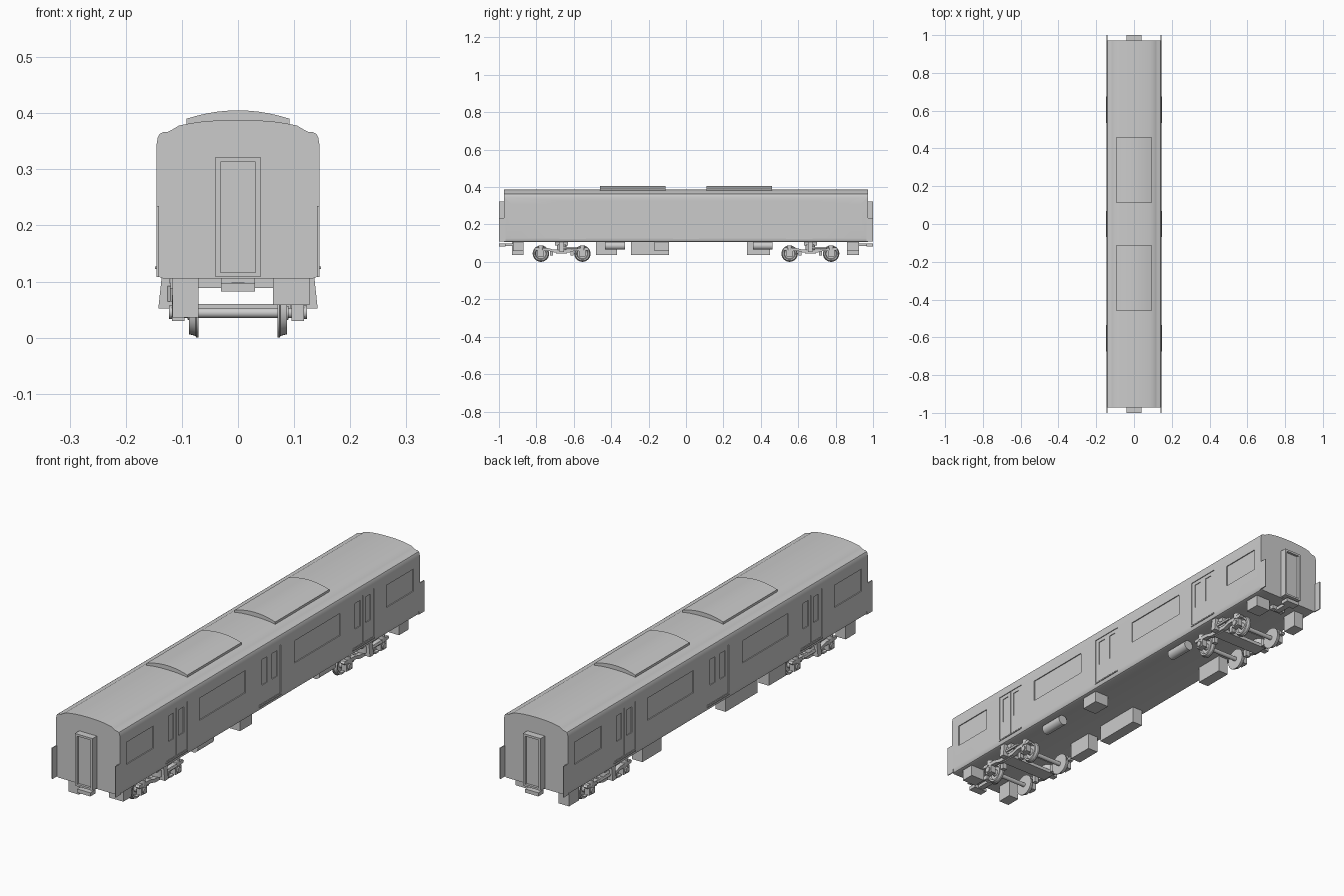
import bpy, bmesh, math
from mathutils import Vector, Matrix

if "Cube" in bpy.data.objects:
    bpy.data.objects.remove(bpy.data.objects["Cube"])


def finish(name, bm, smooth=False):
    bmesh.ops.recalc_face_normals(bm, faces=bm.faces)
    me = bpy.data.meshes.new(name)
    bm.to_mesh(me)
    bm.free()
    ob = bpy.data.objects.new(name, me)
    bpy.context.collection.objects.link(ob)
    if smooth:
        bpy.ops.object.select_all(action='DESELECT')
        ob.select_set(True)
        bpy.context.view_layer.objects.active = ob
        bpy.ops.object.shade_smooth_by_angle(angle=math.radians(30))
    return ob


def add_box(bm, x, y, z):
    size = Matrix.Diagonal((x[1] - x[0], y[1] - y[0], z[1] - z[0], 1))
    mid = Matrix.Translation((sum(x) / 2, sum(y) / 2, sum(z) / 2))
    return bmesh.ops.create_cube(bm, size=1, matrix=mid @ size)


def box(name, x, y, z):
    bm = bmesh.new()
    add_box(bm, x, y, z)
    return finish(name, bm)


def prism(name, pts, axis, a, b, smooth=False):
    """Extrude a (x,z) profile along y, or a (y,z) profile along x."""
    bm = bmesh.new()
    put = (lambda p, t: (p[0], t, p[1])) if axis == 'y' else (lambda p, t: (t, p[0], p[1]))
    face = bm.faces.new([bm.verts.new(put(p, a)) for p in pts])
    ext = bmesh.ops.extrude_face_region(bm, geom=[face])
    move = Vector(put((0, 0), b - a))
    bmesh.ops.translate(bm, vec=move, verts=[v for v in ext['geom'] if isinstance(v, bmesh.types.BMVert)])
    return finish(name, bm, smooth)


def lathe(name, prof, axis, loc, steps=28):
    """Spin (offset, radius) pairs round the x, y or z axis."""
    bm = bmesh.new()
    d = {'x': Vector((1, 0, 0)), 'y': Vector((0, 1, 0)), 'z': Vector((0, 0, 1))}[axis]
    r = Vector((1, 0, 0)) if axis == 'z' else Vector((0, 0, 1))
    vs = [bm.verts.new(d * o + r * q) for o, q in prof]
    es = [bm.edges.new(p) for p in zip(vs, vs[1:])]
    bmesh.ops.spin(bm, geom=vs + es, axis=d, cent=(0, 0, 0), angle=2 * math.pi, steps=steps)
    bmesh.ops.remove_doubles(bm, verts=bm.verts, dist=1e-5)
    bmesh.ops.translate(bm, vec=loc, verts=bm.verts)
    return finish(name, bm, True)


def rod(name, axis, half, radius, loc, steps=24):
    return lathe(name, [(-half, 0), (-half, radius), (half, radius), (half, 0)], axis, loc, steps)


def span(s, a, b):
    return tuple(sorted((s * a, s * b)))


# Body shell with curved roof
half = [(0.133, 0.105), (0.140, 0.108), (0.144, 0.116), (0.145, 0.126), (0.145, 0.345),
        (0.143, 0.357), (0.140, 0.363), (0.134, 0.366), (0.124, 0.367), (0.115, 0.372),
        (0.105, 0.378), (0.085, 0.382), (0.060, 0.3855), (0.030, 0.3875), (0, 0.388)]
profile = half + [(-x, z) for x, z in half[-2::-1]]
body = prism("carriage_body", profile, 'y', -0.972, 0.972, True)

# Recesses for windows and doors
doors = (-0.605, 0, 0.605)
windows = [(-0.93, -0.755), (-0.455, -0.16), (0.16, 0.455), (0.755, 0.93)]
bm = bmesh.new()
for s in (-1, 1):
    for w in windows:
        add_box(bm, span(s, 0.141, 0.16), w, (0.217, 0.308))
    for y in doors:
        add_box(bm, span(s, 0.140, 0.16), (y - 0.07, y + 0.07), (0.13, 0.326))
cutter = finish("opening_cutter", bm)
cutter.hide_render = True
mod = body.modifiers.new("openings", 'BOOLEAN')
mod.object = cutter
mod.solver = 'EXACT'
bpy.context.view_layer.objects.active = body
bpy.ops.object.modifier_apply(modifier=mod.name)
bpy.data.objects.remove(cutter)

# Door leaves framed round their windows, and sills
for s in (-1, 1):
    for y in doors:
        bm = bmesh.new()
        for e in (-1, 1):
            x = span(s, 0.138, 0.143)
            add_box(bm, x, span(1, y + e * 0.001, y + e * 0.069), (0.13, 0.205))
            add_box(bm, x, span(1, y + e * 0.001, y + e * 0.069), (0.31, 0.325))
            add_box(bm, x, span(1, y + e * 0.001, y + e * 0.016), (0.205, 0.31))
            add_box(bm, x, span(1, y + e * 0.050, y + e * 0.069), (0.205, 0.31))
        finish("door_leaves", bm)
        box("door_sill", span(s, 0.14, 0.148), (y - 0.07, y + 0.07), (0.122, 0.127))

# Roof air conditioning units
top = [(x / 5 * 0.092, 0.405 - 0.015 * (x / 5) ** 2) for x in range(5, -6, -1)]
for s in (-1, 1):
    prism("roof_unit", [(-0.092, 0.375), (0.092, 0.375)] + top, 'y', *span(s, 0.11, 0.46), True)

# Ends: gangway, corner fairings, coupler
for s in (-1, 1):
    bm = bmesh.new()
    y = span(s, 0.965, 1.0)
    for e in (-1, 1):
        add_box(bm, span(e, 0.031, 0.04), y, (0.108, 0.322))
    add_box(bm, (-0.031, 0.031), y, (0.313, 0.322))
    add_box(bm, (-0.031, 0.031), y, (0.108, 0.116))
    add_box(bm, (-0.031, 0.031), span(s, 0.965, 0.99), (0.116, 0.313))
    finish("gangway", bm)
    for e in (-1, 1):
        box("corner_fairing", span(e, 0.141, 0.145), span(s, 0.965, 1.0), (0.108, 0.235))
    box("coupler_bar", (-0.012, 0.012), span(s, 0.90, 0.975), (0.084, 0.098))
    box("coupler_head", (-0.03, 0.03), span(s, 0.965, 1.0), (0.082, 0.097))
    box("coupler_mount", (-0.03, 0.03), span(s, 0.89, 0.91), (0.088, 0.108))

# Underfloor equipment
R, L = (0.062, 0.127), (-0.117, -0.07)
for name, x, y, z in [
        ("front_case_right", R, (-0.925, -0.87), 0.058),
        ("front_case_left", L, (-0.93, -0.868), 0.036),
        ("rear_case_right", R, (0.862, 0.925), 0.058),
        ("rear_case_left", L, (0.862, 0.925), 0.036),
        ("small_case", R, (-0.168, -0.09), 0.058),
        ("battery_case", L, (-0.48, -0.37), 0.036),
        ("long_case", L, (-0.295, -0.09), 0.036),
        ("compressor_case", L, (0.325, 0.45), 0.036)]:
    box(name, x, y, (z, 0.11))
for y in (-0.38, 0.41):
    rod("air_tank", 'y', 0.053, 0.021, (0.10, y, 0.086))
    for e in (-0.03, 0.03):
        box("tank_strap", (0.095, 0.105), (y + e - 0.004, y + e + 0.004), (0.095, 0.11))

# Bogies
wheel = [(0.070, 0), (0.070, 0.044), (0.074, 0.044), (0.076, 0.041), (0.087, 0.038),
         (0.087, 0.031), (0.080, 0.027), (0.080, 0.014), (0.090, 0.012), (0.090, 0)]
hf = [(0, 0.050), (0.040, 0.050), (0.065, 0.058), (0.140, 0.062), (0.146, 0.068),
      (0.140, 0.076), (0.075, 0.074), (0.045, 0.066), (0, 0.064)]
for c in (-0.665, 0.665):
    box("bolster", (-0.12, 0.12), (c - 0.035, c + 0.035), (0.088, 0.108))
    box("transom", (-0.11, 0.11), (c - 0.03, c + 0.03), (0.046, 0.060))
    for w in (-0.111, 0.111):
        rod("axle", 'x', 0.10, 0.009, (0, c + w, 0.044))
        for s in (-1, 1):
            lathe("wheel", [(s * o, r) for o, r in wheel], 'x', (0, c + w, 0.044))
            box("axle_box", span(s, 0.095, 0.118), (c + w - 0.018, c + w + 0.018), (0.03, 0.06))
            rod("axle_cap", 'x', 0.004, 0.012, (s * 0.119, c + w, 0.045), 16)
            rod("primary_spring", 'z', 0.012, 0.013, (s * 0.108, c + w, 0.076), 16)
    for s in (-1, 1):
        pts = [(c + y, z) for y, z in hf] + [(c - y, z) for y, z in hf[-2:0:-1]]
        prism("side_frame", pts, 'x', *span(s, 0.100, 0.118))
        rod("air_spring", 'z', 0.014, 0.026, (s * 0.103, c, 0.078))
        prism("damper_bracket", [(s * 0.116, 0.052), (s * 0.142, 0.052), (s * 0.136, 0.108), (s * 0.122, 0.108)],
              'y', c - 0.012, c + 0.012)
        rod("yaw_damper", 'y', 0.045, 0.006, (s * 0.126, c + 0.04, 0.074), 12)
        for e in (-0.055, 0.055):
            box("brake_block", span(s, 0.074, 0.094), (c + e - 0.008, c + e + 0.008), (0.035, 0.066))
